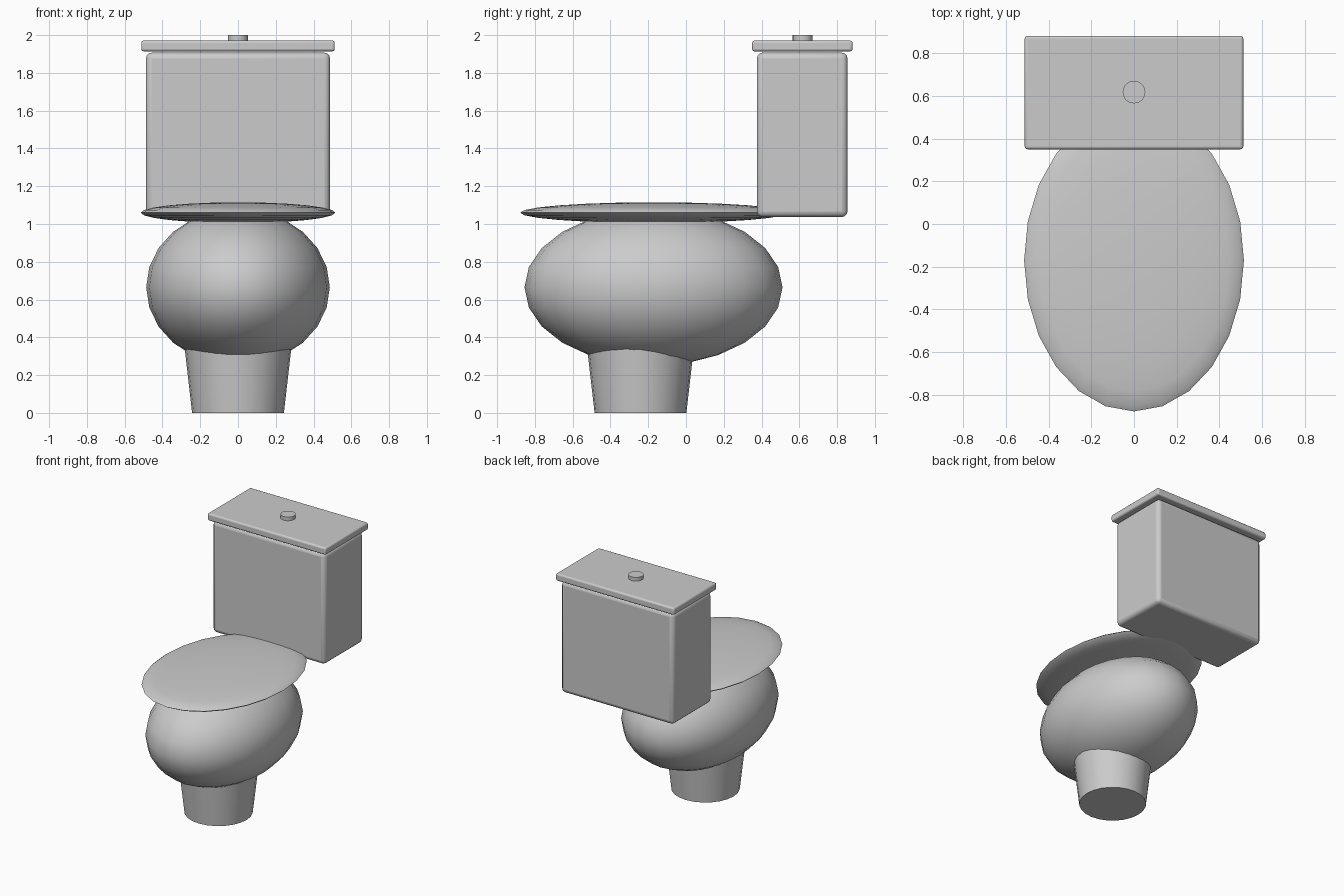
import bpy, math

if "Cube" in bpy.data.objects:
    bpy.data.objects.remove(bpy.data.objects["Cube"])


def finish(obj, name, angle=40):
    obj.name = name
    bpy.ops.object.transform_apply(location=False, rotation=False, scale=True)
    bpy.ops.object.shade_smooth_by_angle(angle=math.radians(angle))
    return obj


def ellipsoid(name, centre, radii):
    bpy.ops.mesh.primitive_uv_sphere_add(segments=24, ring_count=12, radius=1, location=centre)
    obj = bpy.context.object
    obj.scale = radii
    return finish(obj, name, 60)


def rounded_box(name, low, high, bevel):
    centre = [(a + b) / 2 for a, b in zip(low, high)]
    bpy.ops.mesh.primitive_cube_add(size=1, location=centre)
    obj = bpy.context.object
    obj.scale = [b - a for a, b in zip(low, high)]
    finish(obj, name)
    mod = obj.modifiers.new("bevel", 'BEVEL')
    mod.width = bevel
    mod.segments = 3
    return obj


def tapered(name, centre, z0, z1, r0, r1):
    bpy.ops.mesh.primitive_cone_add(vertices=24, radius1=r0, radius2=r1, depth=z1 - z0,
                                    location=(centre[0], centre[1], (z0 + z1) / 2))
    return finish(bpy.context.object, name)


# Pedestal, flaring up into the bowl
tapered("pedestal", (0, -0.241), 0, 0.40, 0.243, 0.289)

# Bowl and closed seat cover
ellipsoid("bowl", (0, -0.172, 0.665), (0.486, 0.683, 0.415))
ellipsoid("seat_cover", (0, -0.17, 1.06), (0.515, 0.708, 0.055))

# Tank with its lid and flush button
rounded_box("tank", (-0.487, 0.375, 1.037), (0.487, 0.855, 1.907), 0.03)
rounded_box("tank_lid", (-0.512, 0.35, 1.914), (0.512, 0.882, 1.971), 0.013)
tapered("flush_button", (0, 0.618), 1.95, 2.0, 0.053, 0.053)
